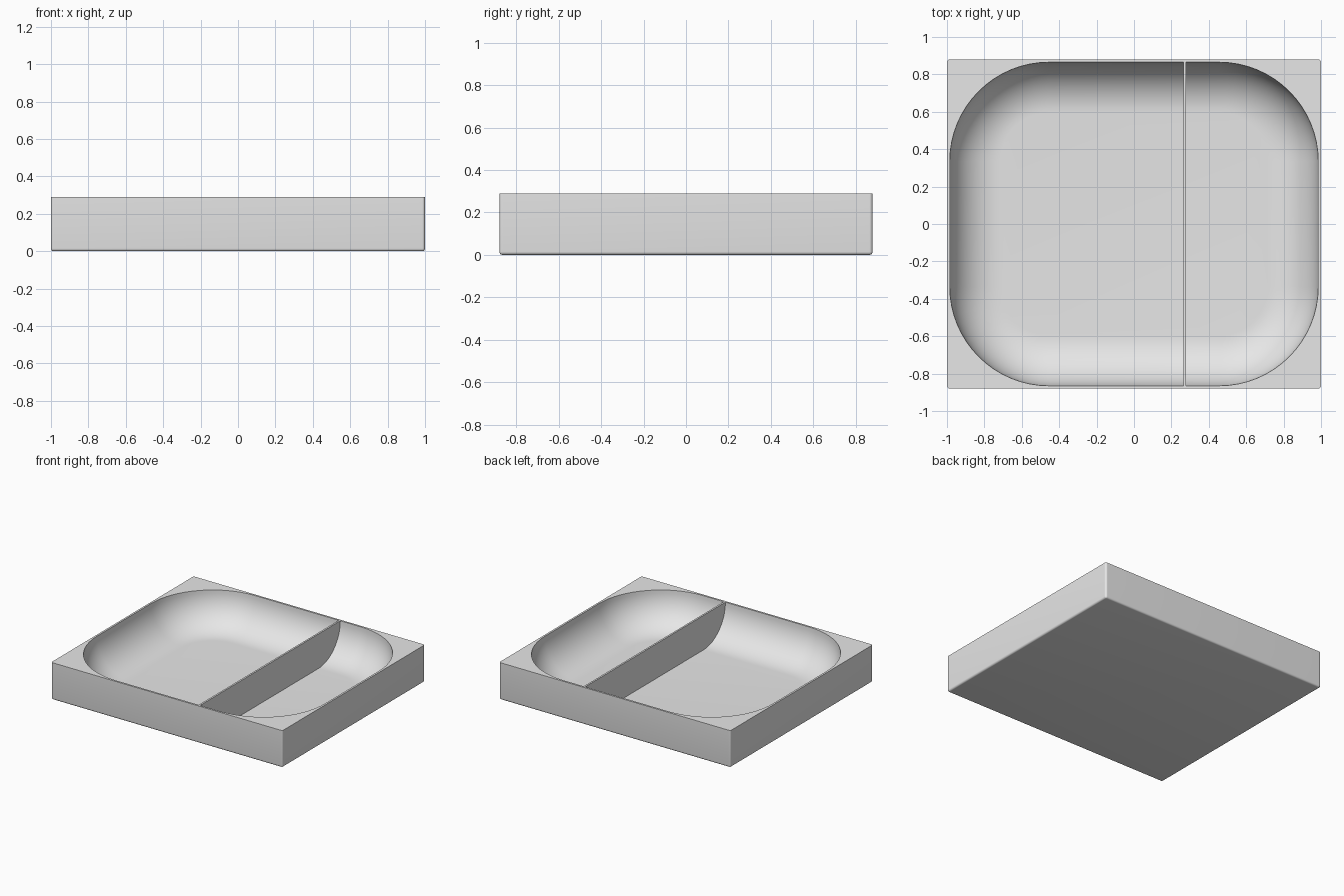
import bpy, bmesh
from math import sin, cos, pi

default = bpy.data.objects.get("Cube")
if default:
    bpy.data.objects.remove(default, do_unlink=True)

HX, HY, TOP = 1.0, 0.88, 0.29        # outer half sizes and height
EDGE = 0.015                         # small outer rounding
RIM_X, RIM_Y, CORNER = 0.985, 0.865, 0.53
COVE = 0.27                          # quarter-round between wall and floor
FLOOR = TOP - COVE
STEPS = 16

grey = bpy.data.materials.new("light grey")
grey.use_nodes = True
grey.diffuse_color = (0.8, 0.8, 0.8, 1)
grey.node_tree.nodes["Principled BSDF"].inputs["Base Color"].default_value = (0.8, 0.8, 0.8, 1)


def finish(bm, name):
    bmesh.ops.recalc_face_normals(bm, faces=bm.faces[:])
    mesh = bpy.data.meshes.new(name)
    bm.to_mesh(mesh)
    bm.free()
    mesh.materials.append(grey)
    obj = bpy.data.objects.new(name, mesh)
    bpy.context.collection.objects.link(obj)
    bpy.ops.object.select_all(action='DESELECT')
    obj.select_set(True)
    bpy.context.view_layer.objects.active = obj
    bpy.ops.object.shade_smooth_by_angle(angle=pi / 6)
    return obj


def rounded_ring(bm, hx, hy, r, z):
    """Loop of vertices around a rounded rectangle."""
    ring = []
    for q, (sx, sy) in enumerate([(1, 1), (-1, 1), (-1, -1), (1, -1)]):
        for i in range(STEPS + 1):
            a = (q + i / STEPS) * pi / 2
            ring.append(bm.verts.new((sx * (hx - r) + r * cos(a),
                                      sy * (hy - r) + r * sin(a), z)))
    return ring


# Cove section: inset from the rim and height, from rim down to floor
angles = [i / STEPS * pi / 2 for i in range(STEPS + 1)]
cove = [(COVE * (1 - cos(a)), TOP - COVE * sin(a)) for a in angles]

# Tray body: outer shell, flat rim and coved dish lofted as one skin
bm = bmesh.new()
rings = []
for i in range(5):
    a = i / 4 * pi / 2
    inset = EDGE * (1 - sin(a)) * 0.9
    rings.append(rounded_ring(bm, HX - inset, HY - inset, EDGE - inset, EDGE * (1 - cos(a))))
rings.append(rounded_ring(bm, HX, HY, EDGE, TOP))
for inset, z in cove:
    rings.append(rounded_ring(bm, RIM_X - inset, RIM_Y - inset, CORNER - inset, z))
for low, high in zip(rings, rings[1:]):
    for i in range(len(low)):
        j = (i + 1) % len(low)
        bm.faces.new((low[i], low[j], high[j], high[i]))
bm.faces.new(rings[0])
bm.faces.new(rings[-1])
finish(bm, "tray_body")

# Divider: thin plate following the dish section, flush with the rim
DIV_X, DIV_T = 0.272, 0.014
bm = bmesh.new()
section = [(RIM_Y - d, z) for d, z in cove]
section += [(-y, z) for y, z in reversed(section)]
face = bm.faces.new([bm.verts.new((DIV_X - DIV_T / 2, y, z)) for y, z in section])
out = bmesh.ops.extrude_face_region(bm, geom=[face])
moved = [v for v in out["geom"] if isinstance(v, bmesh.types.BMVert)]
bmesh.ops.translate(bm, verts=moved, vec=(DIV_T, 0, 0))
finish(bm, "divider")
